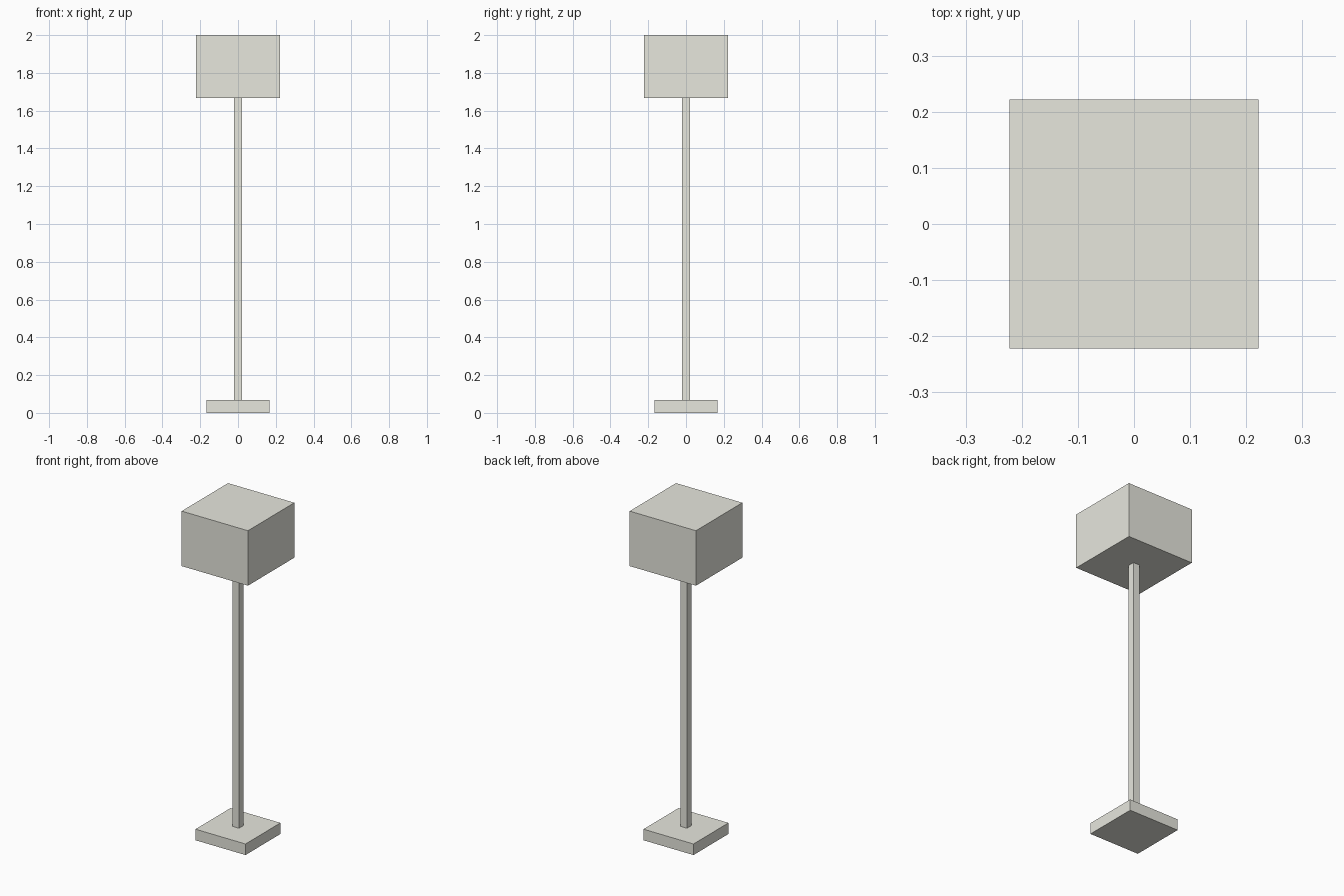
import bpy

if "Cube" in bpy.data.objects:
    bpy.data.objects.remove(bpy.data.objects["Cube"])

# Pale warm grey for the whole lamp
mat = bpy.data.materials.new("pale_grey")
mat.diffuse_color = (0.8, 0.8, 0.73, 1)
mat.use_nodes = True
mat.node_tree.nodes["Principled BSDF"].inputs["Base Color"].default_value = mat.diffuse_color


def box(name, width, z0, z1):
    """Square block centred on the z axis, spanning z0 to z1."""
    bpy.ops.mesh.primitive_cube_add(size=1, location=(0, 0, (z0 + z1) / 2))
    ob = bpy.context.object
    ob.name = name
    ob.scale = (width, width, z1 - z0)
    bpy.ops.object.transform_apply(location=False, rotation=False, scale=True)
    ob.data.materials.append(mat)
    return ob


# Foot plate, slim post and square shade of the floor lamp
box("lamp_base", 0.335, 0.0, 0.067)
box("lamp_post", 0.042, 0.067, 1.667)
box("lamp_shade", 0.444, 1.667, 2.0)
